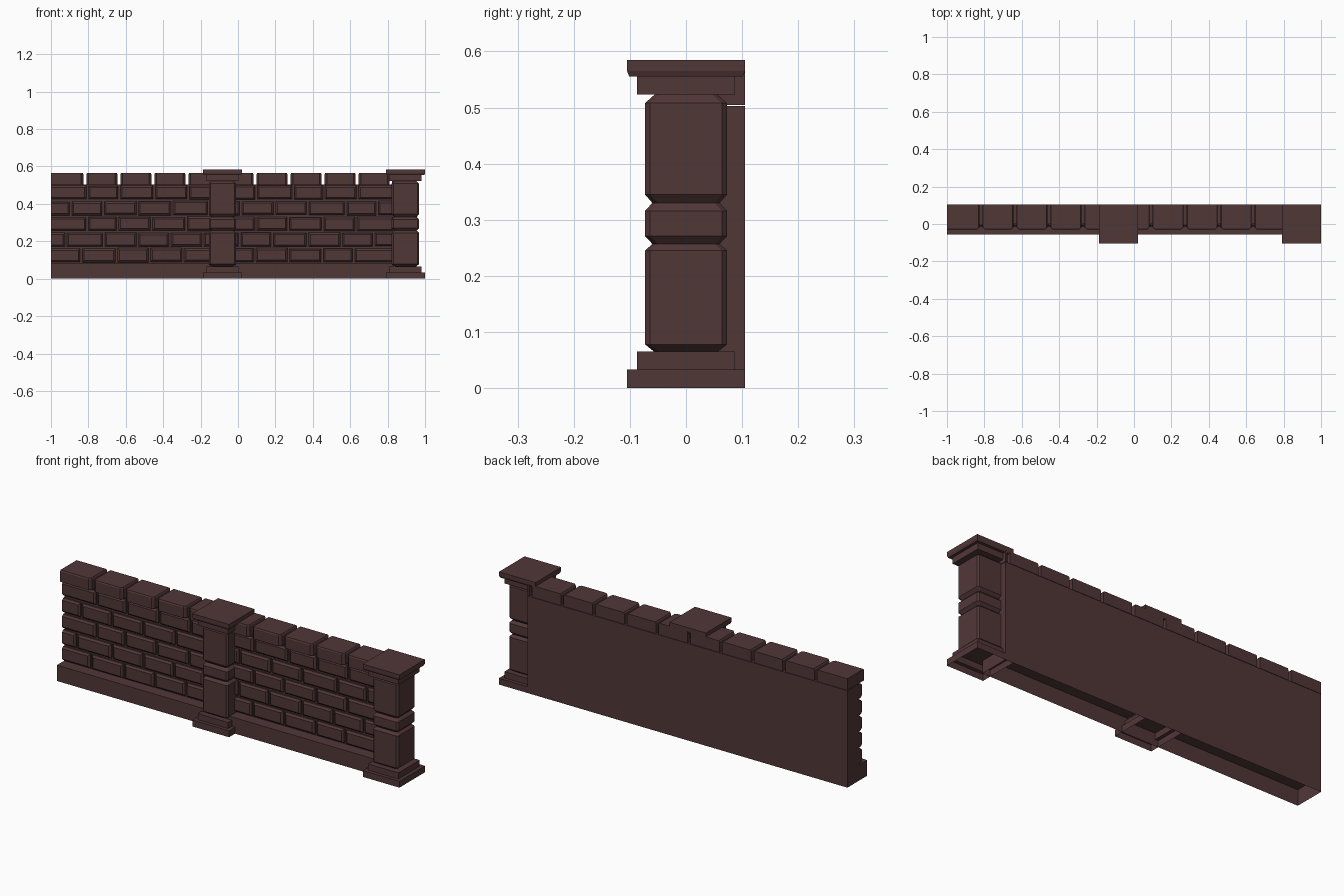
import bpy, bmesh, random

if "Cube" in bpy.data.objects:
    bpy.data.objects.remove(bpy.data.objects["Cube"])
random.seed(4)

stone = bpy.data.materials.new("dark_brown_stone")
stone.diffuse_color = (0.083, 0.038, 0.039, 1)
stone.use_nodes = True
stone.node_tree.nodes["Principled BSDF"].inputs["Base Color"].default_value = stone.diffuse_color

WALL_END = 0.835      # the wall stops inside the end pillar
BACK = 0.105


def finish(name, bm):
    bmesh.ops.recalc_face_normals(bm, faces=bm.faces)
    me = bpy.data.meshes.new(name)
    bm.to_mesh(me)
    bm.free()
    me.materials.append(stone)
    ob = bpy.data.objects.new(name, me)
    bpy.context.collection.objects.link(ob)
    return ob


def loft(bm, rings, start_cap=True, end_cap=True):
    """Skin a stack of equal-length point rings."""
    vs = [[bm.verts.new(p) for p in r] for r in rings]
    n = len(vs[0])
    for a, b in zip(vs, vs[1:]):
        for i in range(n):
            j = (i + 1) % n
            bm.faces.new((a[i], a[j], b[j], b[i]))
    if start_cap:
        bm.faces.new(vs[0][::-1])
    if end_cap:
        bm.faces.new(vs[-1])


def square(cx, h, z, c=0.0):
    """Horizontal square ring, with cut corners if c > 0."""
    if not c:
        return [(cx - h, -h, z), (cx + h, -h, z), (cx + h, h, z), (cx - h, h, z)]
    k = h - c
    return [(cx + x, y, z) for x, y in ((-k, -h), (k, -h), (h, -k), (h, k),
                                        (k, h), (-k, h), (-h, k), (-h, -k))]


def upright(x0, x1, z0, z1, y):
    return [(x0, y, z0), (x1, y, z0), (x1, y, z1), (x0, y, z1)]


# Wall core with plinth, one L-shaped section, open underneath
section = [(BACK, 0), (BACK, 0.503), (0.004, 0.503),
           (0.004, 0.082), (-0.056, 0.082), (-0.056, 0)]
bm = bmesh.new()
loft(bm, [[(x, y, z) for y, z in section] for x in (-1, WALL_END)])
bmesh.ops.recalc_face_normals(bm, faces=bm.faces)
under = [f for f in bm.faces if f.normal.z < -0.9]
bmesh.ops.delete(bm, geom=under, context='FACES_ONLY')
finish("wall_and_plinth", bm)

# Brick courses with chamfered fronts
PITCH = 2 / 11
ROWS = 5
Z0, RH = 0.084, 0.0838
for row in range(ROWS):
    shift = (0.5 if row % 2 else 0.0) * PITCH + random.uniform(-0.02, 0.02)
    joints = [-1.0]
    x = -1 + (shift if shift > 0.05 else shift + PITCH)
    while x < WALL_END - 0.03:
        joints.append(x + random.uniform(-0.012, 0.012))
        x += PITCH
    joints.append(WALL_END)
    bm = bmesh.new()
    for a, b in zip(joints, joints[1:]):
        x0 = a if a == -1.0 else a + 0.006
        x1 = b - 0.006
        lo = Z0 + row * RH + 0.005 + random.uniform(-0.002, 0.002)
        hi = Z0 + (row + 1) * RH - 0.006 + random.uniform(-0.002, 0.002)
        c = 0.009
        xc = x0 if a == -1.0 else x0 + c
        loft(bm, [upright(x0, x1, lo, hi, 0.006),
                  upright(x0, x1, lo, hi, -0.005),
                  upright(xc, x1 - c, lo + c, hi - c, -0.014)], start_cap=False)
    finish("brick_course_%d" % (row + 1), bm)

# Coping stones along the top
bm = bmesh.new()
for i in range(11):
    a, b = -1 + i * PITCH, min(-1 + (i + 1) * PITCH, WALL_END)
    if b - a < 0.01:
        continue
    x0 = a if i == 0 else a + 0.008
    x1 = b - 0.008 if b < WALL_END else b
    f, c = -0.03, 0.012
    left = 0 if i == 0 else c
    # plan outline with clipped front corners
    plan = [(x0, f + c), (x0 + left, f), (x1 - c, f), (x1, f + c),
            (x1, BACK), (x0, BACK)]
    if i == 0:
        plan[0] = (x0, 0.02)
    top = [(min(max(x, x0 + left / 3), x1 - c / 3), max(y, f + 0.003)) for x, y in plan]
    loft(bm, [[(x, y, 0.505) for x, y in plan],
              [(x, y, 0.559) for x, y in plan],
              [(x, y, 0.565) for x, y in top]])
finish("coping_stones", bm)

# Pillars: stepped foot, grooved shaft, stepped cap
FOOT = [(0.105, 0), (0.105, 0.033), (0.087, 0.033), (0.087, 0.065), (0.05, 0.065)]
SHAFT = [(0.057, 0.065), (0.073, 0.078), (0.073, 0.245), (0.060, 0.257),
         (0.073, 0.271), (0.073, 0.316), (0.060, 0.330), (0.073, 0.345),
         (0.073, 0.508), (0.055, 0.524)]
CAP = [(0.087, 0.523), (0.087, 0.555), (0.101, 0.555), (0.105, 0.565), (0.105, 0.585)]
for label, cx in (("middle", -0.083), ("end", 0.895)):
    bm = bmesh.new()
    loft(bm, [square(cx, h, z) for h, z in FOOT], start_cap=False)
    finish(label + "_pillar_foot", bm)
    bm = bmesh.new()
    loft(bm, [square(cx, h, z, 0.009) for h, z in SHAFT])
    finish(label + "_pillar_shaft", bm)
    bm = bmesh.new()
    loft(bm, [square(cx, h, z) for h, z in CAP])
    finish(label + "_pillar_cap", bm)
